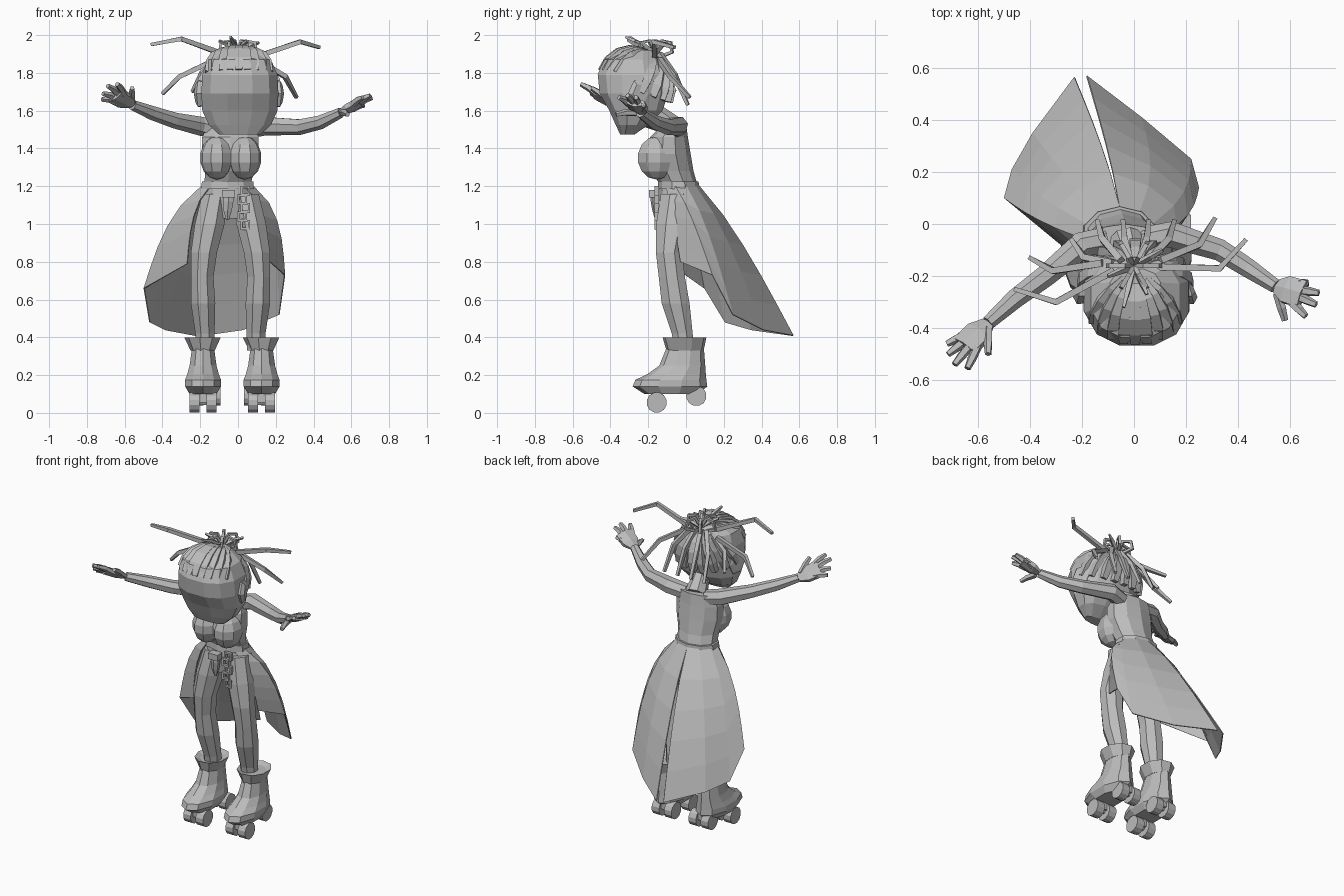
import bpy, bmesh, math
from mathutils import Vector, Matrix

if "Cube" in bpy.data.objects:
    bpy.data.objects.remove(bpy.data.objects["Cube"])

GREY = (0.5, 0.5, 0.5, 1)
clay = bpy.data.materials.new("plain_grey")
clay.use_nodes = True
clay.diffuse_color = GREY
clay.node_tree.nodes["Principled BSDF"].inputs["Base Color"].default_value = GREY


def finish(name, bm):
    bmesh.ops.recalc_face_normals(bm, faces=bm.faces)
    mesh = bpy.data.meshes.new(name)
    bm.to_mesh(mesh)
    bm.free()
    mesh.materials.append(clay)
    ob = bpy.data.objects.new(name, mesh)
    bpy.context.collection.objects.link(ob)
    return ob


def skin(name, rings, closed=True):
    """Bridge rings of points; closed rings are capped at both ends."""
    bm = bmesh.new()
    vs = [[bm.verts.new(p) for p in r] for r in rings]
    n = len(vs[0])
    for a, b in zip(vs, vs[1:]):
        for i in range(n if closed else n - 1):
            j = (i + 1) % n
            bm.faces.new((a[i], a[j], b[j], b[i]))
    if closed:
        bm.faces.new(vs[0])
        bm.faces.new(vs[-1])
    return finish(name, bm)


def loft(name, rows, sides=10, power=1):
    """Stack level ellipses given as x, y, z, x radius, y radius; low power is boxier."""
    def bulge(v):
        return math.copysign(abs(v) ** power, v)
    angles = [math.tau * (i + 0.5) / sides for i in range(sides)]
    return skin(name, [[(x + a * bulge(math.cos(t)), y + b * bulge(math.sin(t)), z)
                        for t in angles] for x, y, z, a, b in rows])


def tube(name, pts, radii, sides=4, ref=(0, 0, 1), flat=1):
    """Sweep a polygon along a path; ref sets its wide axis."""
    pts = [Vector(p) for p in pts]
    if not isinstance(radii, (list, tuple)):
        radii = [radii] * len(pts)
    rings = []
    for k, p in enumerate(pts):
        d = (pts[min(k + 1, len(pts) - 1)] - pts[max(k - 1, 0)]).normalized()
        u = Vector(ref)
        u = (u - d * u.dot(d)).normalized()
        w = d.cross(u)
        rings.append([p + radii[k] * (u * math.cos(t) + w * flat * math.sin(t))
                      for t in (math.tau * (i + 0.5) / sides for i in range(sides))])
    return skin(name, rings)


def ball(name, loc, size, seg=9, rings=7):
    bm = bmesh.new()
    bmesh.ops.create_uvsphere(bm, u_segments=seg, v_segments=rings, radius=1)
    bm.transform(Matrix.Translation(loc) @ Matrix.Diagonal((*size, 1)))
    return finish(name, bm)


def box(name, loc, size):
    bm = bmesh.new()
    bmesh.ops.create_cube(bm, size=1)
    bm.transform(Matrix.Translation(loc) @ Matrix.Diagonal((*size, 1)))
    return finish(name, bm)


# Torso, belt and neck
loft("torso", [(-.045, -.055, 1.03, .08, .07), (-.05, -.045, 1.14, .14, .1),
               (-.055, -.04, 1.21, .13, .1), (-.045, -.07, 1.28, .135, .11),
               (-.04, -.09, 1.37, .157, .115), (-.04, -.09, 1.46, .157, .1),
               (-.035, -.06, 1.53, .13, .06)])
loft("belt", [(-.055, -.04, 1.185, .148, .11), (-.055, -.04, 1.225, .143, .107)])
tube("neck", [(-.03, -.06, 1.5), (-.01, -.14, 1.57), (0, -.23, 1.63)], [.07, .055, .055], 8)
for x in (-.112, .036):
    ball("chest", (x, -.155, 1.35), (.09, .107, .115))

# Head and ears
loft("head", [(.01, -.31, 1.475, .115, .04), (.01, -.285, 1.525, .17, .09),
              (.01, -.265, 1.6, .205, .145), (.01, -.275, 1.69, .21, .187),
              (.01, -.28, 1.79, .205, .193), (.005, -.28, 1.87, .175, .16),
              (.005, -.25, 1.922, .1, .08)], 12, .85)
for s in (-1, 1):
    tube("ear", [(.005 + s * .18, -.25, 1.69), (.005 + s * .21, -.245, 1.69),
                 (.005 + s * .222, -.24, 1.69)], [.07, .08, .055], 6, flat=.8)

# Braided hair rows drawn over the skull towards the bun
SKULL, REACH = Vector((.005, -.275, 1.71)), Vector((.212, .198, .222))


def braid(start):
    a, b = Vector(start).normalized(), Vector((0, .5, .86)).normalized()
    pts = []
    for k in range(5):
        d = a.slerp(b, k / 5 + .02)
        pts.append(SKULL + Vector(p * q for p, q in zip(d, REACH)))
    tube("hair_row", pts, [.024, .031, .031, .025, .016], 4, ref=(1, 0, 0))


for i in range(9):
    u = (i - 4) / 4
    braid((u * .85, -.9 + .35 * u * u, .42))
for i in range(9):
    t = math.radians(10 + 20 * i)
    braid((math.cos(t), math.sin(t), -.05 - .3 * math.sin(t)))

# Loose locks
locks = [[(-.46, -.25, 1.95), (-.3, -.3, 1.98), (-.08, -.18, 1.9)],
         [(-.4, -.13, 1.69), (-.31, -.18, 1.78), (-.12, -.15, 1.87)],
         [(.43, -.06, 1.935), (.33, -.17, 1.965), (.08, -.165, 1.88)],
         [(.31, .02, 1.67), (.25, -.08, 1.78), (.1, -.14, 1.87)],
         [(-.24, -.06, 1.7), (-.19, -.13, 1.8), (-.08, -.15, 1.88)]]
locks += [[(u * 1.4, .01, 1.63), (u * 1.2, -.06, 1.79), (u * .5, -.14, 1.9)]
          for u in (-.1, -.03, .04, .11)]
for pts in locks:
    tube("loose_lock", pts, [.012, .017, .019])

# Bun of small loops and spikes
bun = Vector((0, -.16, 1.9))
for i in range(6):
    t = math.tau * i / 6
    out = Vector((math.cos(t), math.sin(t), 0))
    up = Vector((0, 0, 1))
    tube("bun_loop", [bun, bun + out * .04 + up * .07, bun + out * .09 + up * .06,
                      bun + out * .1 + up * .01, bun + out * .04 - up * .01], .012,
         ref=out.cross(up))
for tip in ((-.04, -.32, 1.99), (.05, -.27, 1.97), (-.1, -.2, 1.97), (.11, -.1, 1.96)):
    tube("bun_spike", [bun, bun.lerp(Vector(tip), .6) + Vector((0, 0, .01)), tip],
         [.014, .013, .008], ref=(1, 0, 0))

# Arms and hands
arms = [([(.04, -.06, 1.5), (.14, -.04, 1.52), (.33, -.1, 1.515), (.44, -.17, 1.54), (.545, -.24, 1.59)],
         [(.67, -.225, 1.63), (.71, -.265, 1.67), (.7, -.31, 1.68), (.66, -.355, 1.67), (.58, -.37, 1.58)]),
        ([(-.11, -.06, 1.5), (-.2, -.08, 1.52), (-.34, -.2, 1.55), (-.46, -.29, 1.59), (-.56, -.38, 1.63)],
         [(-.72, -.46, 1.66), (-.715, -.5, 1.69), (-.69, -.54, 1.73), (-.64, -.555, 1.74), (-.56, -.5, 1.72)])]
for path, tips in arms:
    tube("arm", path, [.05, .052, .043, .038, .028], 7)
    wrist, tips = Vector(path[-1]), [Vector(t) for t in tips]
    mid = (tips[1] + tips[2]) / 2
    spread = tips[3] - tips[0]
    tube("palm", [wrist, wrist.lerp(mid, .25), wrist.lerp(mid, .65)],
         [.03, .06, .062], 6, spread, .42)
    for k, tip in enumerate(tips):
        base = wrist.lerp(tip, .2 if k == 4 else .5)
        bend = base.lerp(tip, .55) + Vector((0, 0, .006))
        tube("finger", [base, bend, tip], [.019, .018, .013], 5, spread)

# Split skirt trailing behind: one lobe per side, from waist arc to hem
hems = {-1: [(-.27, -.09, .79), (-.5, .1, .66), (-.47, .21, .48), (-.39, .35, .44), (-.23, .565, .41)],
        1: [(.17, -.03, .8), (.25, .14, .73), (.22, .25, .52), (.03, .41, .44), (-.18, .57, .41)]}
for s, hem in hems.items():
    rows = []
    for r in range(6):
        f = r / 5
        row = []
        for k, h in enumerate(hem):
            a = math.radians(-50 + 35 * k)
            top = Vector((-.055 + s * .135 * math.cos(a), -.035 + .1 * math.sin(a), 1.21))
            swell = Vector((s * .065 * math.cos(a), .02 + .015 * math.sin(a), 0))
            row.append(top.lerp(Vector(h), f) + swell * math.sin(math.pi * f ** .7))
        rows.append(row)
    lobe = skin("skirt_lobe", rows, closed=False)
    lobe.modifiers.new("thickness", "SOLIDIFY").thickness = .006

# Legs, boots and skates
leg = [(.08, -.05, 1.16, .075, .09), (.11, -.07, 1.0, .085, .095), (.14, -.09, .85, .075, .075),
       (.15, -.075, .72, .065, .075), (.145, -.055, .58, .07, .08), (.135, -.02, .42, .055, .06),
       (.135, -.01, .33, .05, .055)]
boot = [(-.08, .1, .075, .14), (-.085, .14, .1, .198), (-.08, .175, .1, .188),
        (-.05, .205, .088, .155), (-.02, .25, .075, .122), (-.005, .34, .062, .1)]
for s in (-1, 1):
    loft("leg", [(-.04 + s * x, y, z, a, b) for x, y, z, a, b in leg], 8)
    cx = -.03 + s * .155
    loft("boot", [(cx, y, z, a, b) for y, z, a, b in boot], 10)
    loft("boot_cuff", [(cx, -.005, .33, .066, .1), (cx, -.008, .4, .1, .118),
                       (cx, -.008, .385, .07, .08)], 9)
    for y, z, shift in ((-.155, .055, 0), (.055, .09, .02)):
        wx = cx - s * shift
        box("truck", (wx, y, z + .03), (.04, .06, .06))
        tube("axle", [(wx - .06, y, z), (wx + .06, y, z)], .015, 6)
        for w in (-1, 1):
            tube("wheel", [(wx + w * .018, y, z), (wx + w * .072, y, z)], .054, 12)

# Belt pouch and hanging charms
loft("pouch", [(-.055, -.155, 1.02, .008, .008), (-.055, -.16, 1.07, .025, .018),
               (-.05, -.165, 1.12, .03, .022), (-.05, -.165, 1.18, .033, .022)], 6)
box("pouch_flap", (-.05, -.17, 1.16), (.07, .05, .04))
for k in range(5):
    z, x = 1.175 - k * .045, .03 + .008 * (-1) ** k
    for e in (-1, 1):
        box("charm_side", (x + e * .02, -.155, z), (.012, .022, .05))
        box("charm_bar", (x, -.155, z + e * .02), (.05, .02, .011))
